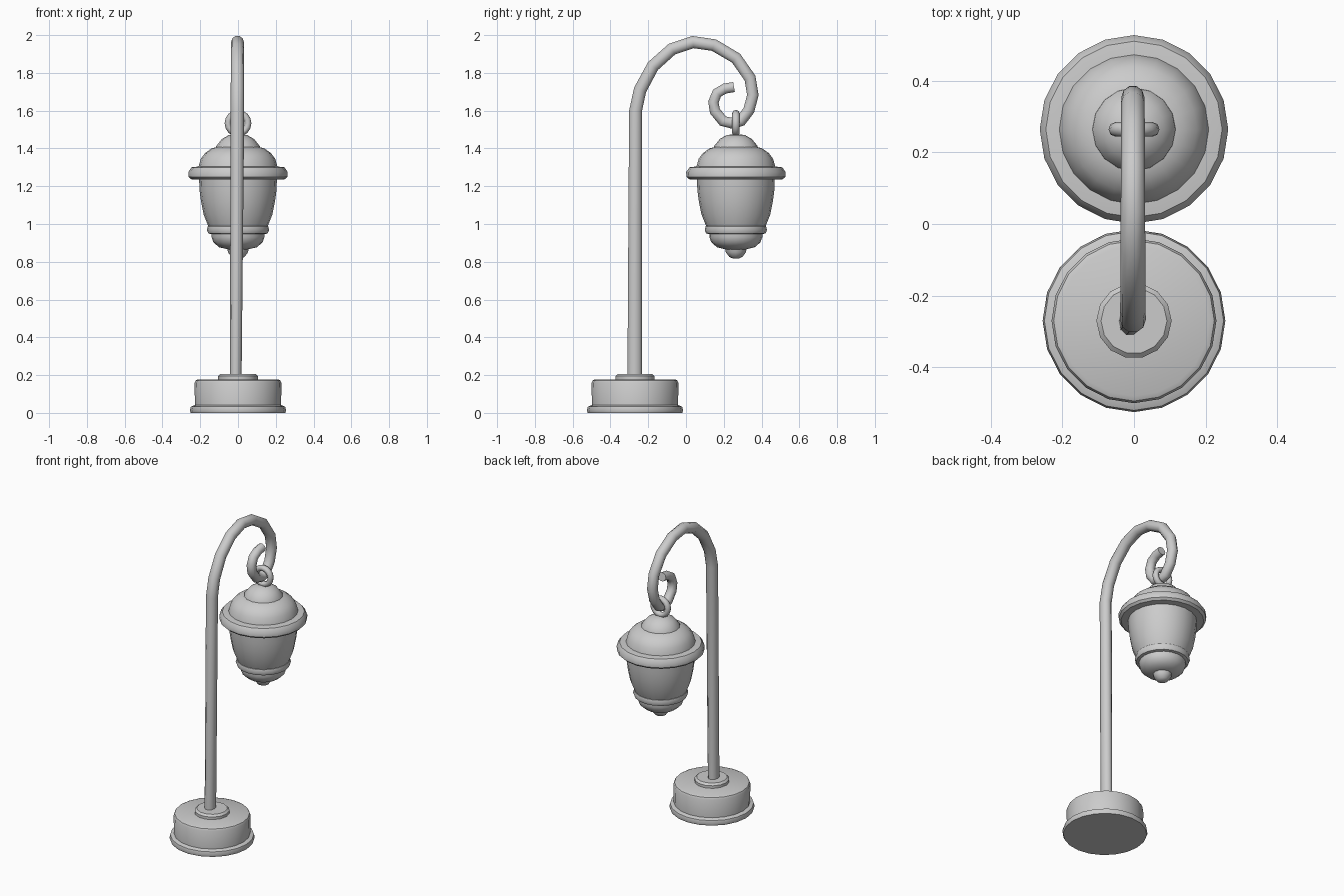
import bpy, bmesh, math
from mathutils import Vector

if "Cube" in bpy.data.objects:
    bpy.data.objects.remove(bpy.data.objects["Cube"])

grey = bpy.data.materials.new("cast_grey")
grey.diffuse_color = (0.6, 0.6, 0.6, 1)
grey.use_nodes = True
grey.node_tree.nodes["Principled BSDF"].inputs["Base Color"].default_value = grey.diffuse_color


def finish(name, bm, angle=40):
    """Turn a bmesh into a smooth shaded object with sharp edges kept."""
    bmesh.ops.recalc_face_normals(bm, faces=bm.faces[:])
    mesh = bpy.data.meshes.new(name)
    bm.to_mesh(mesh)
    bm.free()
    mesh.materials.append(grey)
    for p in mesh.polygons:
        p.use_smooth = True
    mesh.set_sharp_from_angle(angle=math.radians(angle))
    obj = bpy.data.objects.new(name, mesh)
    bpy.context.collection.objects.link(obj)
    return obj


def bridge(bm, a, b):
    n = len(a)
    for i in range(n):
        bm.faces.new((a[i], a[(i + 1) % n], b[(i + 1) % n], b[i]))


def lathe(name, y, profile, sides=20):
    """Revolve (radius, height) points about a vertical axis at y, capped."""
    bm = bmesh.new()
    rings = []
    for r, z in profile:
        rings.append([bm.verts.new((r * math.cos(2 * math.pi * i / sides),
                                    y + r * math.sin(2 * math.pi * i / sides), z))
                      for i in range(sides)])
    for a, b in zip(rings, rings[1:]):
        bridge(bm, a, b)
    bm.faces.new(rings[0])
    bm.faces.new(rings[-1])
    return finish(name, bm)


def tube(name, path, sides=10):
    """Sweep an ellipse along (x, y, z, x radius, in-plane radius) points."""
    bm = bmesh.new()
    pts = [Vector(p[:3]) for p in path]
    rings = []
    for k, p in enumerate(path):
        t = pts[min(k + 1, len(pts) - 1)] - pts[max(k - 1, 0)]
        t.x = 0
        t.normalize()
        side = Vector((0, t.z, -t.y))
        rings.append([bm.verts.new(pts[k]
                      + Vector((1, 0, 0)) * p[3] * math.cos(2 * math.pi * i / sides)
                      + side * p[4] * math.sin(2 * math.pi * i / sides))
                      for i in range(sides)])
    for a, b in zip(rings, rings[1:]):
        bridge(bm, a, b)
    bm.faces.new(rings[0])
    bm.faces.new(rings[-1])
    return finish(name, bm, 50)


BASE_Y, LAMP_Y = -0.27, 0.264

# base: foot rim, drum and collar
lathe("base_foot", BASE_Y, [(0.25, 0), (0.255, 0.012), (0.25, 0.033), (0.228, 0.042)])
lathe("base_drum", BASE_Y, [(0.228, 0.03), (0.23, 0.16), (0.224, 0.172), (0.21, 0.178)])
lathe("base_collar", BASE_Y, [(0.105, 0.17), (0.105, 0.195), (0.092, 0.207)], 14)

# pole running into the curled hook
hook = [(-.267, 1.60), (-.243, 1.71), (-.175, 1.836), (-.074, 1.926), (.037, 1.963),
        (.148, 1.947), (.265, 1.878), (.339, 1.772), (.354, 1.683), (.333, 1.603),
        (.29, 1.545), (.25, 1.532), (.196, 1.545), (.153, 1.598), (.145, 1.645),
        (.164, 1.693), (.206, 1.717), (.254, 1.725)]
path = [(-0.012, -0.271, 0.19, 0.031, 0.041)]
for k, (y, z) in enumerate(hook):
    r = 0.036 - 0.008 * k / (len(hook) - 1)
    path.append((-0.003, y, z, r, r))
tube("pole_and_hook", path)

# hanging ring, facing front
bm = bmesh.new()
rings = []
for i in range(16):
    a = 2 * math.pi * i / 16
    ring = []
    for j in range(8):
        b = 2 * math.pi * j / 8
        rad = 0.053 + 0.018 * math.cos(b)
        ring.append(bm.verts.new((rad * math.cos(a), LAMP_Y + 0.02 * math.sin(b),
                                  1.533 + rad * math.sin(a))))
    rings.append(ring)
for i in range(16):
    bridge(bm, rings[i], rings[(i + 1) % 16])
finish("hanging_ring", bm, 60)

# lantern, from the top down
lathe("lantern_cap", LAMP_Y, [(0.118, 1.395), (0.115, 1.413), (0.085, 1.45), (0.05, 1.47),
                              (0.02, 1.475)], 16)
lathe("lantern_roof", LAMP_Y, [(0.215, 1.28), (0.207, 1.31), (0.197, 1.345), (0.175, 1.375),
                               (0.14, 1.4), (0.1, 1.411)])
lathe("lantern_brim", LAMP_Y, [(0.2, 1.235), (0.248, 1.237), (0.262, 1.25), (0.263, 1.275),
                               (0.246, 1.3), (0.205, 1.305)])
lathe("lantern_glass", LAMP_Y, [(0.15, 0.97), (0.162, 1.0), (0.182, 1.05), (0.196, 1.12),
                                (0.204, 1.18), (0.206, 1.245)])
lathe("lantern_band", LAMP_Y, [(0.135, 0.945), (0.157, 0.95), (0.165, 0.968), (0.16, 0.988),
                               (0.145, 0.995)])
lathe("lantern_bowl", LAMP_Y, [(0.055, 0.866), (0.1, 0.877), (0.13, 0.903), (0.14, 0.93),
                               (0.14, 0.955)])
lathe("lantern_finial", LAMP_Y, [(0.015, 0.817), (0.035, 0.826), (0.053, 0.85),
                                 (0.058, 0.875)], 12)
